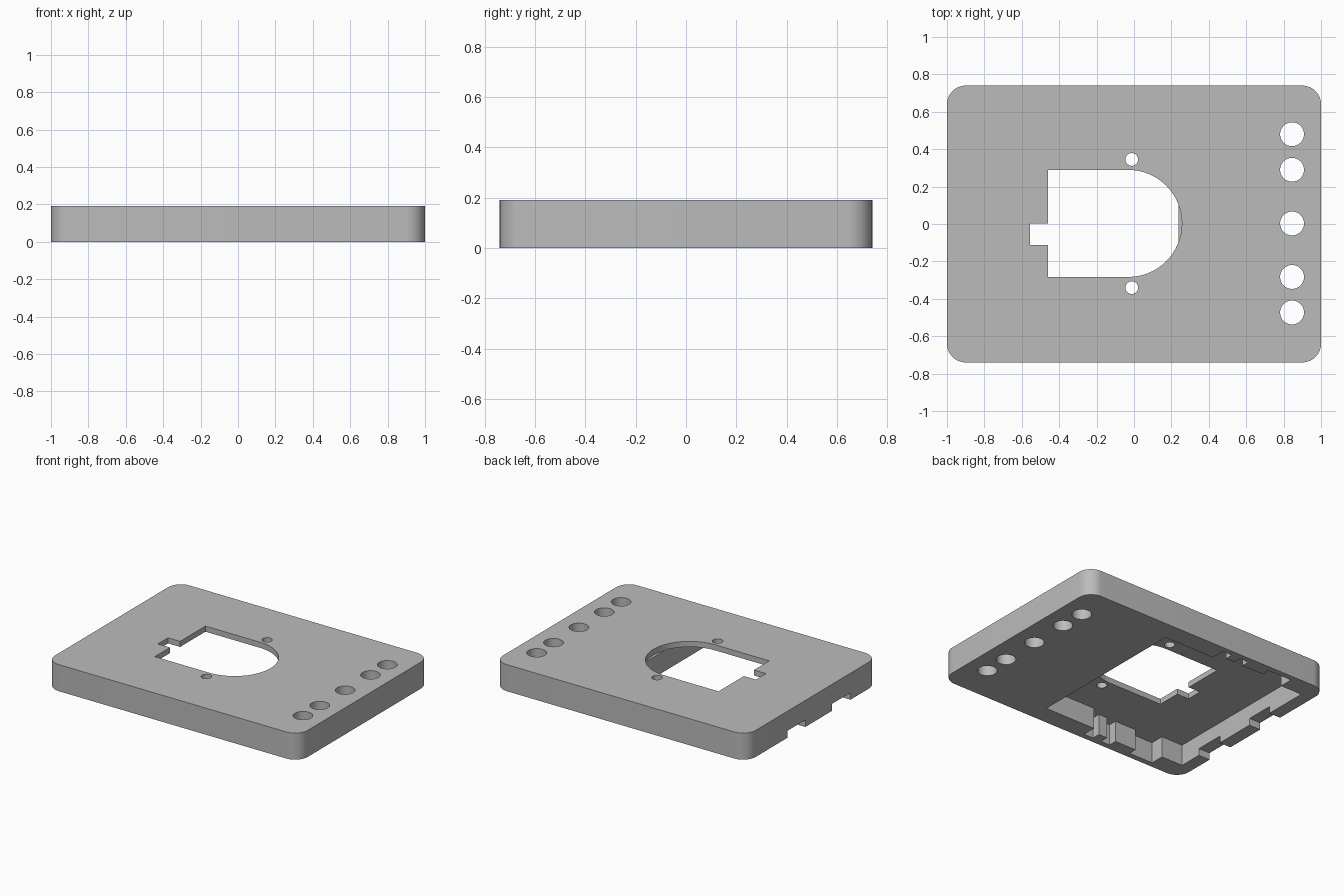
import bpy, bmesh
from math import cos, sin, pi, radians

old = bpy.data.objects.get("Cube")
if old:
    bpy.data.objects.remove(old, do_unlink=True)

HEIGHT, CEILING = 0.19, 0.15

grey = bpy.data.materials.new("plain grey")
grey.use_nodes = True
colour = (0.5, 0.5, 0.5, 1)
grey.diffuse_color = colour
grey.node_tree.nodes["Principled BSDF"].inputs["Base Color"].default_value = colour


def prism(name, outline, z0, z1):
    """Extrude a flat outline between two heights."""
    bm = bmesh.new()
    face = bm.faces.new([bm.verts.new((x, y, z0)) for x, y in outline])
    top = bmesh.ops.extrude_face_region(bm, geom=[face])
    verts = [v for v in top["geom"] if isinstance(v, bmesh.types.BMVert)]
    bmesh.ops.translate(bm, verts=verts, vec=(0, 0, z1 - z0))
    bmesh.ops.recalc_face_normals(bm, faces=bm.faces)
    mesh = bpy.data.meshes.new(name)
    bm.to_mesh(mesh)
    bm.free()
    mesh.materials.append(grey)
    obj = bpy.data.objects.new(name, mesh)
    bpy.context.collection.objects.link(obj)
    return obj


def arc(cx, cy, r, start, end, steps):
    angles = [radians(start + (end - start) * i / steps) for i in range(steps + 1)]
    return [(cx + r * cos(a), cy + r * sin(a)) for a in angles]


def rect(x0, x1, y0, y1):
    return [(x0, y0), (x1, y0), (x1, y1), (x0, y1)]


# Plate with rounded corners
R = 0.1
outline = []
for i, (sx, sy) in enumerate([(1, 1), (-1, 1), (-1, -1), (1, -1)]):
    outline += arc(sx * (1 - R), sy * (0.74 - R), R, 90 * i, 90 * i + 90, 12)
plate = prism("plate", outline, 0, HEIGHT)

cutters = []


def cut(name, outline, z0, z1):
    cutters.append(prism(name, outline, z0, z1))


# Underside pocket, with stepped notches mirrored on both long sides
half = [(0.237, 0.6), (-0.165, 0.6)]
for a, b in [(-0.165, -0.24), (-0.31, -0.38), (-0.55, -0.74)]:
    half += [(a, 0.64), (a, 0.7), (b, 0.7), (b, 0.64)]
half += [(-0.74, 0.6), (-0.91, 0.6)]
half = list(dict.fromkeys(half))
cut("pocket_cutter", half + [(x, -y) for x, y in reversed(half)], -0.1, CEILING)

# Two low cable slots through the end wall
for y0, y1 in [(0.08, 0.28), (-0.43, -0.22)]:
    cut("slot_cutter", rect(-1.1, -0.85, y0, y1), -0.1, 0.05)

# Round-ended window with a side tab
window = arc(-0.03, 0.003, 0.286, -90, 90, 32)
window += [(-0.46, 0.289), (-0.46, 0.003), (-0.555, 0.003),
           (-0.555, -0.112), (-0.46, -0.112), (-0.46, -0.283)]
cut("window_cutter", window, CEILING - 0.001, 0.3)

# Small screw holes and the row of larger holes
for y in (0.345, -0.34):
    cut("screw_hole_cutter", arc(-0.012, y, 0.034, 0, 345, 23), -0.1, 0.3)
for y in (0.48, 0.29, 0.003, -0.283, -0.473):
    cut("row_hole_cutter", arc(0.845, y, 0.064, 0, 348.75, 31), -0.1, 0.3)

# Apply the cuts and remove the cutters
bpy.context.view_layer.objects.active = plate
for c in cutters:
    mod = plate.modifiers.new("cut", 'BOOLEAN')
    mod.operation = 'DIFFERENCE'
    mod.solver = 'EXACT'
    mod.object = c
    bpy.ops.object.modifier_apply(modifier=mod.name)
    bpy.data.objects.remove(c, do_unlink=True)

bpy.ops.object.select_all(action='DESELECT')
plate.select_set(True)
bpy.ops.object.shade_smooth_by_angle(angle=radians(30))
